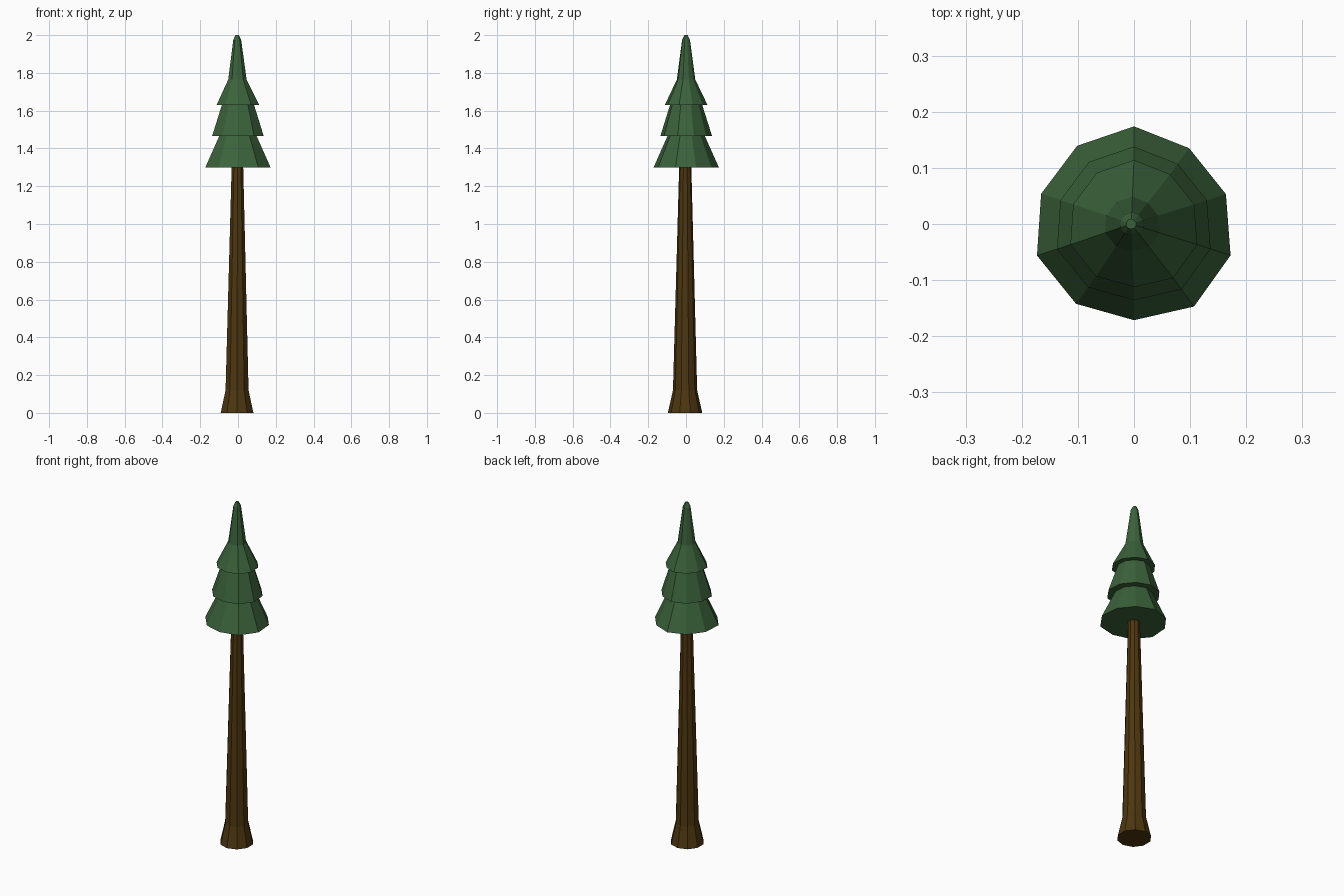
import bpy, bmesh, math

if "Cube" in bpy.data.objects:
    bpy.data.objects.remove(bpy.data.objects["Cube"])

SIDES = 10
# slight irregularity of the ten sides, counter-clockwise from the back vertex
WOBBLE = [1.0, 0.99, 1.0, 1.045, 1.01, 0.985, 1.045, 1.04, 0.99, 0.96]


def material(name, rgb):
    m = bpy.data.materials.new(name)
    m.diffuse_color = (*rgb, 1)
    m.use_nodes = True
    m.node_tree.nodes["Principled BSDF"].inputs["Base Color"].default_value = m.diffuse_color
    return m


def lathe(name, profile, mat, wobble):
    """Closed faceted stack of rings; profile rows are (radius, z, centre x, centre y)."""
    bm = bmesh.new()
    rings = []
    for r, z, cx, cy in profile:
        ring = []
        for i in range(SIDES):
            a = math.pi / 2 + math.tau * i / SIDES
            q = r * wobble[i]
            ring.append(bm.verts.new((cx + q * math.cos(a), cy + q * math.sin(a), z)))
        rings.append(ring)
    for lo, hi in zip(rings, rings[1:]):
        for i in range(SIDES):
            j = (i + 1) % SIDES
            bm.faces.new((lo[i], lo[j], hi[j], hi[i]))
    bm.faces.new(rings[0][::-1])
    bm.faces.new(rings[-1])
    bmesh.ops.recalc_face_normals(bm, faces=bm.faces)
    me = bpy.data.meshes.new(name)
    bm.to_mesh(me)
    bm.free()
    me.materials.append(mat)
    ob = bpy.data.objects.new(name, me)
    bpy.context.collection.objects.link(ob)
    return ob


bark = material("bark brown", (0.075, 0.037, 0.005))
needles = material("needle green", (0.043, 0.121, 0.043))

# tapered trunk with a flared foot
lathe("trunk", [
    (0.091, 0.0, -0.005, -0.005),
    (0.064, 0.12, -0.005, -0.005),
    (0.032, 1.31, -0.003, -0.004),
], bark, [1.0] * SIDES)

# three skirts of foliage ending in a narrow spire
lathe("foliage", [
    (0.174, 1.30, 0, 0),
    (0.100, 1.465, 0, 0),
    (0.138, 1.465, 0, 0),
    (0.086, 1.63, 0, 0),
    (0.114, 1.63, 0, 0),
    (0.049, 1.765, -0.003, 0),
    (0.021, 1.975, -0.004, 0),
    (0.009, 2.0, -0.005, 0),
], needles, WOBBLE)
